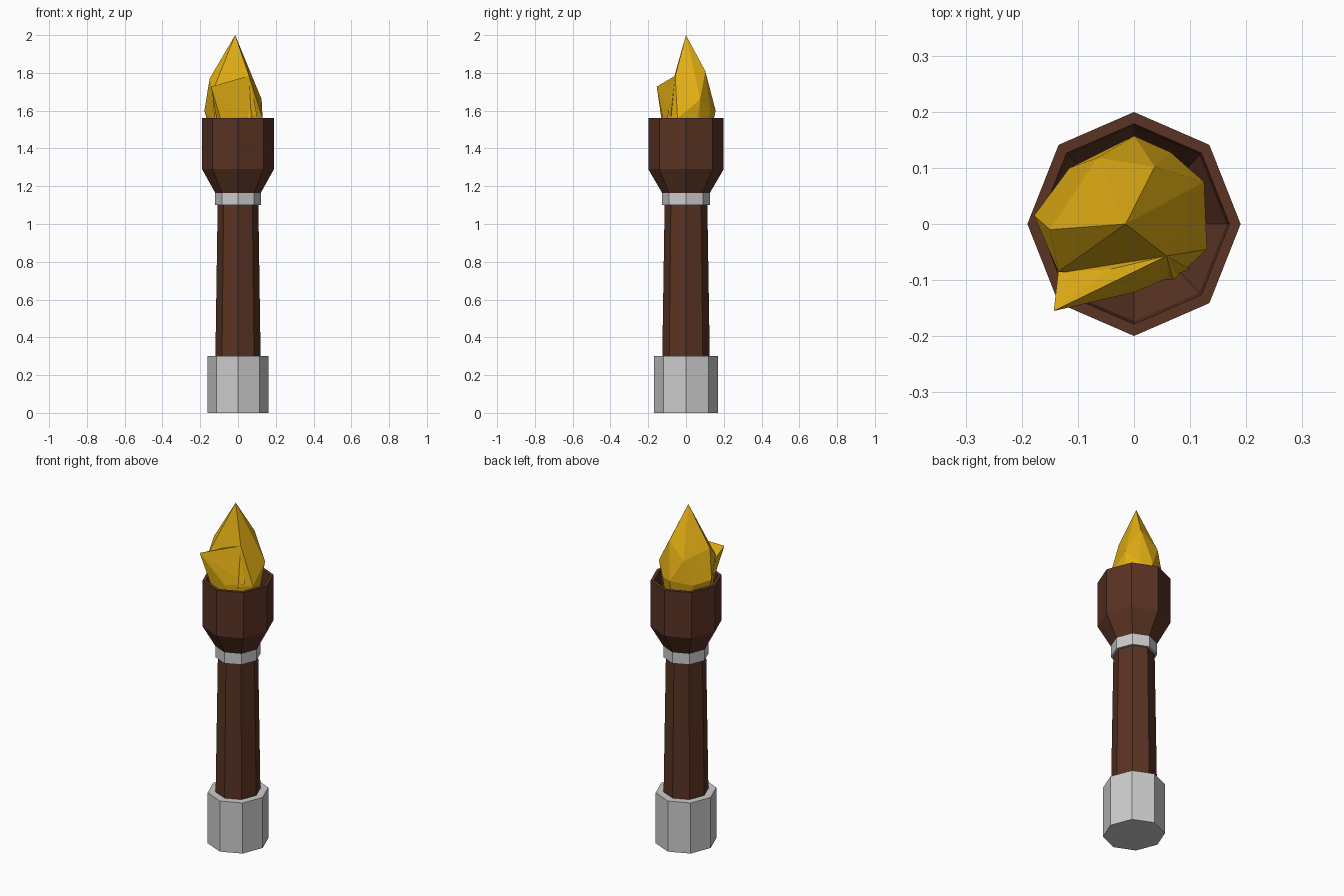
import bpy, bmesh
from math import cos, sin, pi

if "Cube" in bpy.data.objects:
    bpy.data.objects.remove(bpy.data.objects["Cube"])

SIDES = 8
Y_STRETCH = 1.05  # octagons are slightly deeper than wide


def material(name, color):
    m = bpy.data.materials.new(name)
    m.diffuse_color = color
    m.use_nodes = True
    m.node_tree.nodes["Principled BSDF"].inputs["Base Color"].default_value = m.diffuse_color
    return m


def add_object(name, bm, mat=None):
    bmesh.ops.recalc_face_normals(bm, faces=bm.faces[:])
    me = bpy.data.meshes.new(name)
    bm.to_mesh(me)
    bm.free()
    if mat:
        me.materials.append(mat)
    ob = bpy.data.objects.new(name, me)
    bpy.context.collection.objects.link(ob)
    return ob


def lathe(name, profile, mat=None):
    """Octagonal solid from (radius, z) rings, capped at both ends."""
    bm = bmesh.new()
    rings = []
    for r, z in profile:
        rings.append([bm.verts.new((r * cos(2 * pi * i / SIDES),
                                    r * Y_STRETCH * sin(2 * pi * i / SIDES), z))
                      for i in range(SIDES)])
    for a, b in zip(rings, rings[1:]):
        for i in range(SIDES):
            j = (i + 1) % SIDES
            bm.faces.new((a[i], a[j], b[j], b[i]))
    bm.faces.new(rings[0][::-1])
    bm.faces.new(rings[-1])
    return add_object(name, bm, mat)


def hull(name, points, mat):
    """Faceted convex lump around a few points."""
    bm = bmesh.new()
    for p in points:
        bm.verts.new(p)
    res = bmesh.ops.convex_hull(bm, input=bm.verts[:])
    loose = [v for v in bm.verts if not v.link_faces]
    bmesh.ops.delete(bm, geom=loose, context='VERTS')
    return add_object(name, bm, mat)


wood = material("dark_wood", (0.10, 0.033, 0.017, 1))
fire = material("fire", (0.75, 0.42, 0.007, 1))

# Metal foot, wooden handle, metal collar
lathe("foot", [(0.162, 0), (0.162, 0.30)])
lathe("handle", [(0.12, 0.28), (0.107, 1.15)], wood)
lathe("collar", [(0.121, 1.10), (0.121, 1.165)])

# Hollow cup: outside up, over the rim, down the inside
lathe("cup", [(0.118, 1.16), (0.19, 1.29), (0.19, 1.56),
              (0.17, 1.56), (0.165, 1.31), (0.10, 1.20)], wood)

# Main flame
tip, left, back, right = (-0.015, 0, 2.0), (-0.15, -0.01, 1.77), (0.037, 0.102, 1.81), (0.058, -0.057, 1.785)
valley = (-0.135, -0.085, 1.70)
base = [(0.085 * cos(k * pi / 4), 0.085 * sin(k * pi / 4), 1.27) for k in range(8)]
hull("main_flame", [tip, left, back, right, valley,
                    (-0.065, 0.118, 1.72), (0.125, 0.075, 1.66),
                    (-0.178, 0.015, 1.60), (-0.115, 0.10, 1.58),
                    (0, 0.157, 1.60), (0.065, 0.128, 1.60),
                    (0.13, -0.045, 1.56), (0.07, -0.10, 1.56),
                    (-0.12, -0.085, 1.52)] + base, fire)

# Small side tongue at the front left
hull("side_flame", [(-0.143, -0.155, 1.727), right, (-0.135, -0.085, 1.68),
                    (-0.04, -0.08, 1.755), (0.10, -0.08, 1.58),
                    (0.0, -0.122, 1.56), (-0.11, -0.10, 1.54),
                    (-0.03, -0.10, 1.35), (0.05, -0.08, 1.35)], fire)
